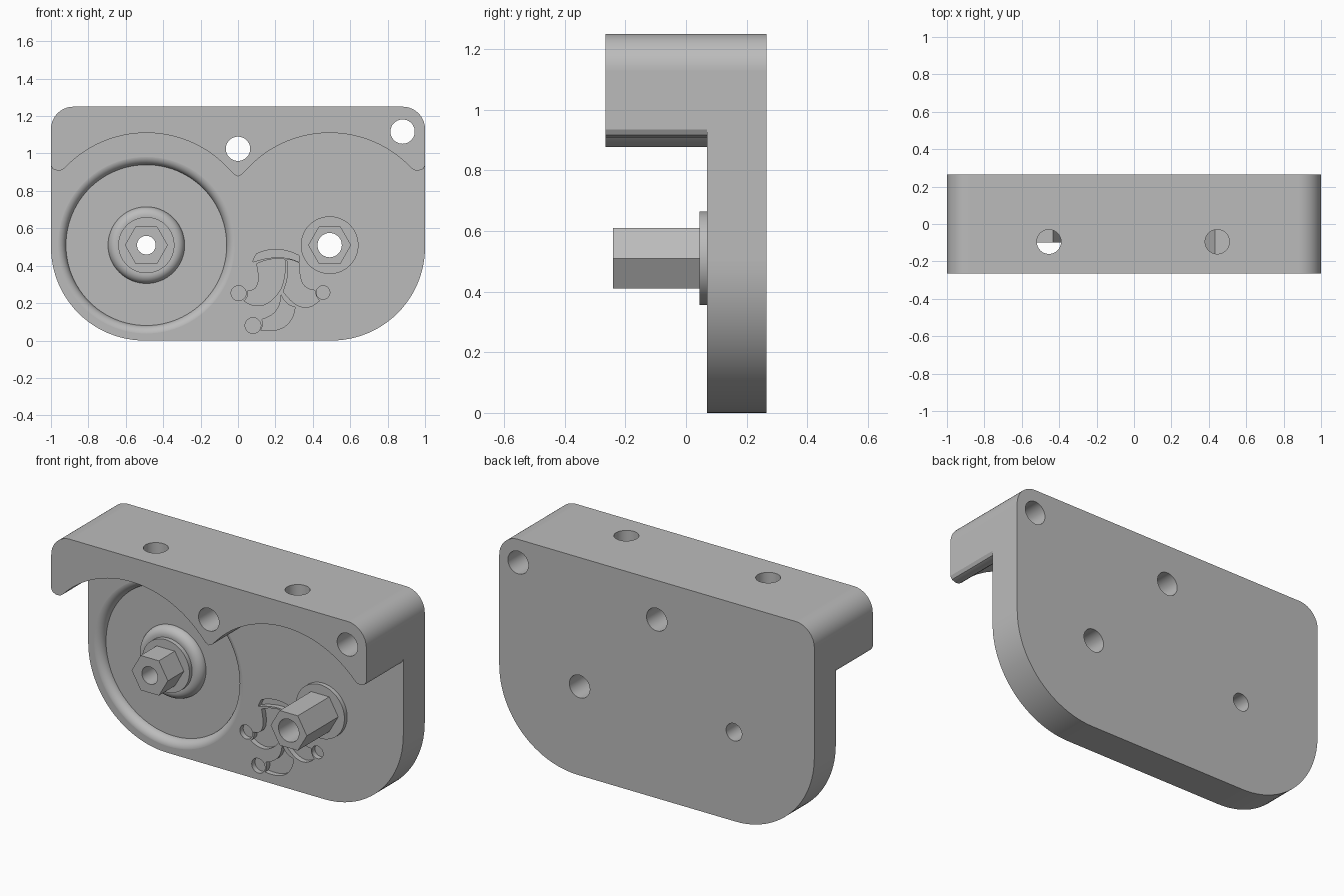
import bpy, bmesh
from math import sin, cos, pi, radians
from mathutils import Matrix

old = bpy.data.objects.get("Cube")
if old:
    bpy.data.objects.remove(old, do_unlink=True)

GREY = (0.5, 0.5, 0.5, 1)
metal = bpy.data.materials.new("plain grey")
metal.use_nodes = True
metal.diffuse_color = GREY
metal.node_tree.nodes["Principled BSDF"].inputs["Base Color"].default_value = GREY

PLATE, BACK, FRONT, FLOOR = 0.07, 0.265, -0.265, 0.117
SHAFT_X, SHAFT_Z = 0.49, 0.51


def finish(bm, name):
    bmesh.ops.recalc_face_normals(bm, faces=bm.faces)
    mesh = bpy.data.meshes.new(name)
    bm.to_mesh(mesh)
    bm.free()
    mesh.materials.append(metal)
    ob = bpy.data.objects.new(name, mesh)
    bpy.context.collection.objects.link(ob)
    return ob


def arc(cx, cz, r, start, end, n=24):
    angles = [radians(start + (end - start) * i / n) for i in range(n + 1)]
    return [(cx + r * cos(a), cz + r * sin(a)) for a in angles]


def circle(cx, cz, r, n=48):
    return arc(cx, cz, r, 0, 360, n)[:-1]


def prism(name, outlines, y0, y1):
    """Extrude one or more x-z outlines along y."""
    bm = bmesh.new()
    for pts in outlines:
        face = bm.faces.new([bm.verts.new((x, y0, z)) for x, z in pts])
        ext = bmesh.ops.extrude_face_region(bm, geom=[face])["geom"]
        moved = [v for v in ext if isinstance(v, bmesh.types.BMVert)]
        bmesh.ops.translate(bm, verts=moved, vec=(0, y1 - y0, 0))
    return finish(bm, name)


def lathe(name, profile, cx, cz):
    """Turn a radius-depth profile about an axis along y."""
    bm = bmesh.new()
    verts = [bm.verts.new((cx + r, y, cz)) for r, y in profile]
    edges = [bm.edges.new(pair) for pair in zip(verts, verts[1:])]
    bmesh.ops.spin(bm, geom=verts + edges, cent=(cx, 0, cz), axis=(0, 1, 0),
                   angle=2 * pi, steps=96, use_duplicate=False)
    bmesh.ops.remove_doubles(bm, verts=bm.verts, dist=1e-5)
    return finish(bm, name)


def cut(ob, tool, keep=False):
    mod = ob.modifiers.new("cut", "BOOLEAN")
    mod.operation, mod.solver, mod.object = "DIFFERENCE", "EXACT", tool
    bpy.context.view_layer.objects.active = ob
    bpy.ops.object.modifier_apply(modifier=mod.name)
    if not keep:
        bpy.data.objects.remove(tool, do_unlink=True)


def curvy(pts):
    """Closed outline from alternating corners and curve midpoints."""
    out = []
    for i in range(0, len(pts), 2):
        a, m, b = pts[i], pts[i + 1], pts[(i + 2) % len(pts)]
        for k in range(10):
            t = k / 10
            out.append(tuple((1 - t) * (1 - 2 * t) * a[j] + 4 * t * (1 - t) * m[j]
                             + t * (2 * t - 1) * b[j] for j in (0, 1)))
    return out


# Housing outline, full depth
outline = (arc(-0.5, 0.5, 0.5, 180, 270) + arc(0.5, 0.5, 0.5, 270, 360)
           + arc(0.88, 1.13, 0.12, 0, 90) + arc(-0.88, 1.13, 0.12, 90, 180))
body = prism("housing", [outline], FRONT, BACK)

# Open space under the scalloped hood
half = ([(1.1, -0.1), (1.1, 0.94), (1, 0.935), (0.99, 0.917), (0.965, 0.908), (0.942, 0.911)]
        + arc(SHAFT_X, SHAFT_Z, 0.6, 43.5, 138, 48) + [(0.02, 0.887)])
space = half + [(0, 0.877)] + [(-x, z) for x, z in reversed(half)]
cut(body, prism("hood_cutter", [space], -0.5, PLATE))

# Round recess with a rolled rim
fillet = FLOOR - PLATE + 0.0003
rim = [(0.477 - fillet * cos(t * pi / 24), FLOOR - fillet * sin(t * pi / 24))
       for t in range(13)]
cut(body, lathe("recess_cutter", [(0, FLOOR)] + rim + [(0.477, 0), (0, 0)],
                -SHAFT_X, SHAFT_Z))

# Engraved three-pointed ornament
band = [(.08, .42), (.087, .442), (.1, .464), (.21, .487), (.325, .455),
        (.328, .435), (.33, .418), (.215, .445)]
left_horn = [(.1, .41), (.175, .434), (.25, .434), (.249, .35), (.228, .273),
             (.135, .19), (.032, .212), (.05, .235), (.05, .265), (.105, .3)]
right_horn = [(.262, .433), (.3, .426), (.33, .41), (.345, .305), (.413, .268),
              (.418, .24), (.435, .213), (.34, .18), (.242, .262), (.266, .35)]
middle_horn = [(.23, .245), (.205, .16), (.128, .113), (.132, .085), (.122, .055),
               (.25, .075), (.305, .178), (.26, .2)]
shapes = [curvy(s) for s in (band, left_horn, right_horn, middle_horn)]
shapes += [circle(.003, .253, .04), circle(.455, .257, .036), circle(.08, .08, .042)]
cut(body, prism("ornament_cutter", shapes, 0, PLATE + 0.03))

# Mounting holes through the front and down through the top
for x, z in ((0, 1.025), (0.88, 1.117)):
    cut(body, prism("bolt_cutter", [circle(x, z, 0.065)], -0.5, 0.5))
for x in (-0.455, 0.445):
    bm = bmesh.new()
    bmesh.ops.create_cone(bm, cap_ends=True, segments=48, radius1=0.065, radius2=0.065,
                          depth=0.6, matrix=Matrix.Translation((x, -0.095, 1.1)))
    cut(body, finish(bm, "top_cutter"))

# Hub, collars and hexagonal shafts
boss = [(0.158 + 0.047 * cos(t * pi / 24), FLOOR - 0.047 * sin(t * pi / 24))
        for t in range(13)]
hub = lathe("left_hub", [(0, 0.14), (0.205, 0.14)] + boss
            + [(0.15, PLATE), (0.15, 0.045), (0, 0.045)], -SHAFT_X, SHAFT_Z)
collar = prism("right_collar", [circle(SHAFT_X, SHAFT_Z, 0.154, 96)], 0.045, 0.1)
left_hex = prism("left_hex_shaft", [circle(-SHAFT_X, SHAFT_Z, 0.115, 6)], -0.1, 0.06)
right_hex = prism("right_hex_shaft", [circle(SHAFT_X, SHAFT_Z, 0.115, 6)], -0.24, 0.06)

# Bores run through shaft, collar and back
for x, r, parts in ((-SHAFT_X, 0.05, (body, hub, left_hex)),
                    (SHAFT_X, 0.065, (body, collar, right_hex))):
    drill = prism("bore_cutter", [circle(x, SHAFT_Z, r)], -0.5, 0.5)
    for part in parts:
        cut(part, drill, keep=True)
    bpy.data.objects.remove(drill, do_unlink=True)

# Smooth the rounds, keep planar faces flat
for ob in (body, hub, collar, left_hex, right_hex):
    bpy.ops.object.select_all(action="DESELECT")
    ob.select_set(True)
    bpy.context.view_layer.objects.active = ob
    bpy.ops.object.shade_smooth_by_angle(angle=radians(30))
    for p in ob.data.polygons:
        if max(abs(c) for c in p.normal) > 0.9999:
            p.use_smooth = False
